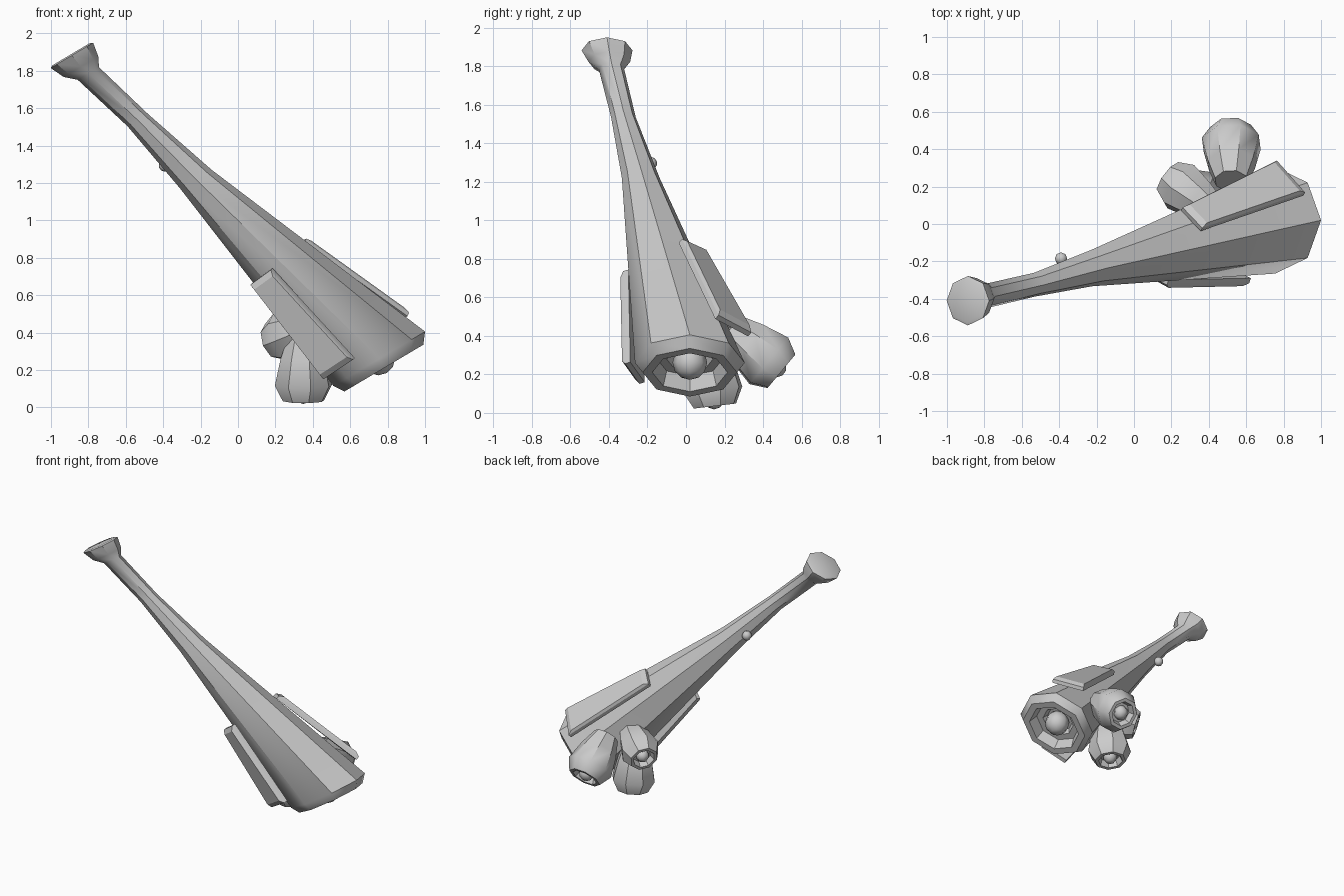
import bpy, bmesh
from math import cos, sin, tau, radians
from mathutils import Vector as V

if "Cube" in bpy.data.objects:
    bpy.data.objects.remove(bpy.data.objects["Cube"])


def finish(name, bm, angle=40):
    bmesh.ops.recalc_face_normals(bm, faces=bm.faces)
    me = bpy.data.meshes.new(name)
    bm.to_mesh(me)
    bm.free()
    ob = bpy.data.objects.new(name, me)
    bpy.context.collection.objects.link(ob)
    bpy.context.view_layer.objects.active = ob
    ob.select_set(True)
    bpy.ops.object.shade_smooth_by_angle(angle=radians(angle))
    ob.select_set(False)
    return ob


def loft(name, rings, u, v, sides=8, angle=40):
    """Skin circles (centre, radius) lying in the plane of u and v."""
    bm = bmesh.new()
    loops = [[bm.verts.new(V(c) + r * (cos(k * tau / sides) * u + sin(k * tau / sides) * v))
              for k in range(sides)] for c, r in rings]
    for a, b in zip(loops, loops[1:]):
        for k in range(sides):
            j = (k + 1) % sides
            bm.faces.new((a[k], a[j], b[j], b[k]))
    bm.faces.new(loops[0])
    bm.faces.new(loops[-1])
    return finish(name, bm, angle)


def ball(name, centre, r, seg=8, rings=6):
    bm = bmesh.new()
    bmesh.ops.create_uvsphere(bm, u_segments=seg, v_segments=rings, radius=r)
    bmesh.ops.translate(bm, verts=bm.verts, vec=centre)
    return finish(name, bm, 60)


def plate(name, corners, thick):
    """Chamfered slab; the corners give the outer face."""
    pts = [V(c) for c in corners]
    mid = sum(pts, V()) / 4
    n = (pts[1] - pts[0]).cross(pts[3] - pts[0]).normalized()
    bm = bmesh.new()
    layers = [(0.9, 0), (1, -thick * 0.4), (1, -thick)]
    loops = [[bm.verts.new(mid + (p - mid) * s + n * d) for p in pts] for s, d in layers]
    for a, b in zip(loops, loops[1:]):
        for k in range(4):
            j = (k + 1) % 4
            bm.faces.new((a[k], a[j], b[j], b[k]))
    bm.faces.new(loops[0])
    bm.faces.new(loops[-1])
    return finish(name, bm, 25)


# Main hull: leaning tapered tube with flared tip and recessed base
u, v = V((0.86, 0, 0.51)), V((0, 1, 0))
out = V((0.5, 0, -0.86))
base = V((0.78, 0.02, 0.21))
hull = [((-0.893, -0.41, 1.888), 0.115),
        ((-0.888, -0.41, 1.882), 0.132),
        ((-0.84, -0.398, 1.822), 0.108),
        ((-0.80, -0.387, 1.785), 0.066),
        ((-0.535, -0.325, 1.535), 0.064),
        ((-0.225, -0.235, 1.22), 0.098),
        ((0.755, 0.02, 0.26), 0.285),
        (base, 0.245),
        (base, 0.195),
        (base - out * 0.08, 0.17),
        (base - out * 0.08, 0.12),
        (base - out * 0.12, 0.10)]
loft("hull", hull, u, v)
ball("main_nozzle_core", base - out * 0.06, 0.09)

# Small bump on the neck
ball("neck_bump", V((-0.39, -0.185, 1.295)), 0.035, 8, 5)

# Side panels
plate("front_panel", [(0.06, -0.285, 0.65), (0.45, -0.26, 0.145),
                      (0.61, -0.335, 0.25), (0.17, -0.345, 0.73)], 0.05)
plate("rear_panel", [(0.37, -0.01, 0.915), (0.92, 0.18, 0.52),
                     (0.77, 0.35, 0.43), (0.265, 0.10, 0.865)], 0.045)

# Three small thruster pods: rim centre, outward axis, rim radius, stem length
pods = [((0.52, 0.43, 0.27), (0, 0.77, -0.64), 0.165, 0.26),
        ((0.35, 0.14, 0.12), (0, 0.12, -1), 0.158, 0.26),
        ((0.25, 0.20, 0.38), (-0.75, 0.55, -0.3), 0.14, 0.24)]
for i, (c, axis, r, stem) in enumerate(pods):
    c, d = V(c), V(axis).normalized()
    pu = d.cross(V((0.3, 0.4, 0.9))).normalized()
    pv = d.cross(pu)
    prof = [(-stem, 0.55), (-stem * 0.55, 0.8), (0, 1.0), (0.085, 0.72),
            (0.085, 0.56), (0.04, 0.46)]
    loft(f"pod_{i + 1}", [(c + d * t, r * s) for t, s in prof], pu, pv)
    ball(f"pod_core_{i + 1}", c + d * 0.05, r * 0.33, 8, 5)
